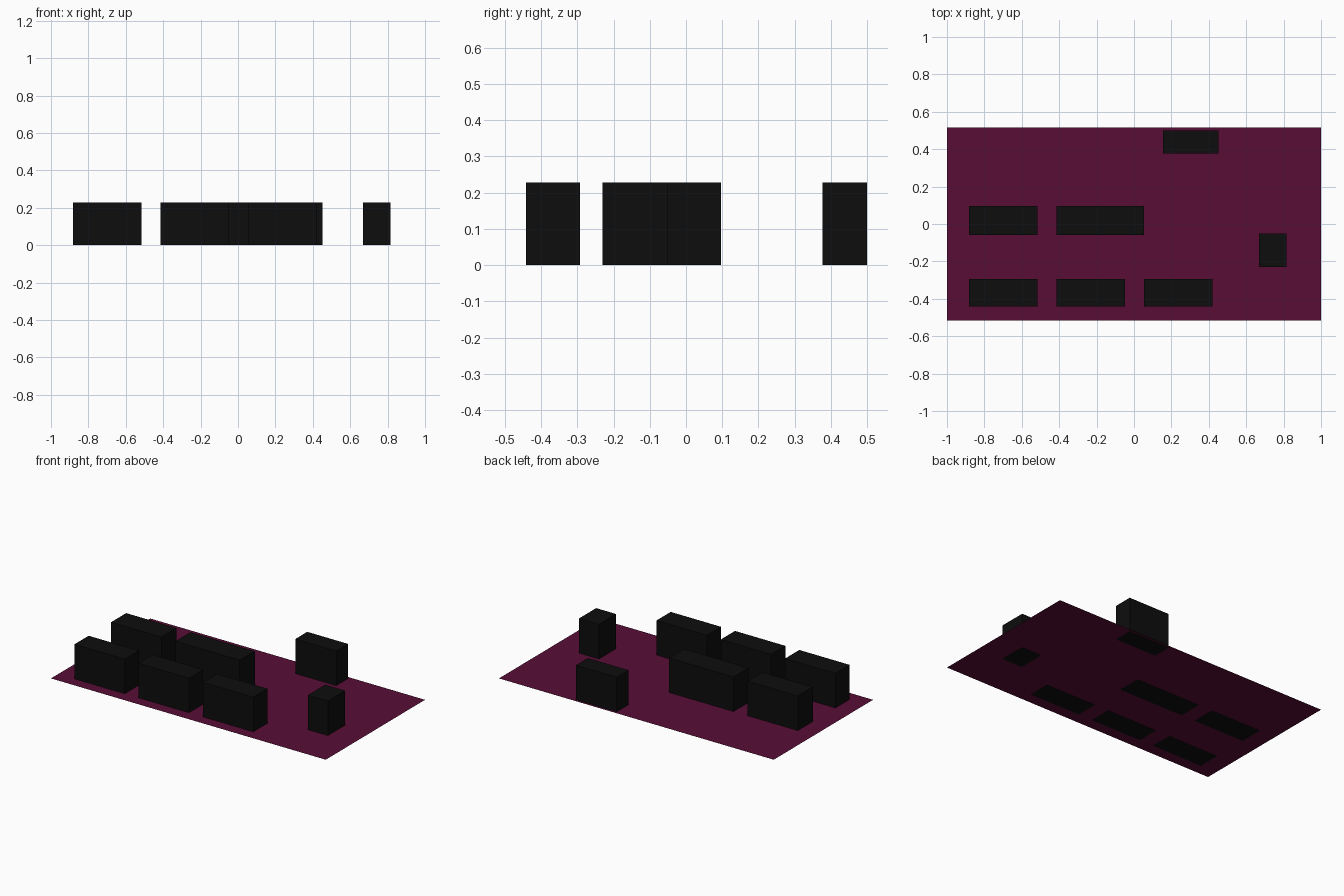
import bpy
import bmesh

if "Cube" in bpy.data.objects:
    bpy.data.objects.remove(bpy.data.objects["Cube"])


def material(name, rgb):
    mat = bpy.data.materials.new(name)
    mat.diffuse_color = (*rgb, 1.0)
    mat.use_nodes = True
    mat.node_tree.nodes["Principled BSDF"].inputs["Base Color"].default_value = mat.diffuse_color
    return mat


def add_object(name, bm, mat):
    mesh = bpy.data.meshes.new(name)
    bm.to_mesh(mesh)
    bm.free()
    mesh.materials.append(mat)
    obj = bpy.data.objects.new(name, mesh)
    bpy.context.collection.objects.link(obj)
    return obj


def block(name, x0, x1, y0, y1, mat, height=0.228):
    bm = bmesh.new()
    bmesh.ops.create_cube(bm, size=1)
    bmesh.ops.scale(bm, vec=(x1 - x0, y1 - y0, height), verts=bm.verts)
    bmesh.ops.translate(bm, vec=((x0 + x1) / 2, (y0 + y1) / 2, height / 2), verts=bm.verts)
    return add_object(name, bm, mat)


plum = material("plum", (0.1, 0.004, 0.036))
black = material("black", (0.004, 0.004, 0.004))

# Thin ground sheet, a hair above the block bottoms
bm = bmesh.new()
bmesh.ops.create_grid(bm, x_segments=1, y_segments=1, size=1)
bmesh.ops.scale(bm, vec=(1, 0.516, 1), verts=bm.verts)
bmesh.ops.translate(bm, vec=(0, 0, 0.001), verts=bm.verts)
add_object("ground_sheet", bm, plum)

# Front row: three equal blocks
for i, x in enumerate((-0.882, -0.414, 0.054)):
    block(f"front_block_{i + 1}", x, x + 0.366, -0.441, -0.293, black)

# Middle row: a short and a long block
block("middle_block_short", -0.882, -0.516, -0.06, 0.097, black)
block("middle_block_long", -0.414, 0.054, -0.06, 0.097, black)

# Separate blocks at the right and back
block("right_block", 0.669, 0.815, -0.23, -0.05, black)
block("back_block", 0.154, 0.452, 0.376, 0.5, black)
